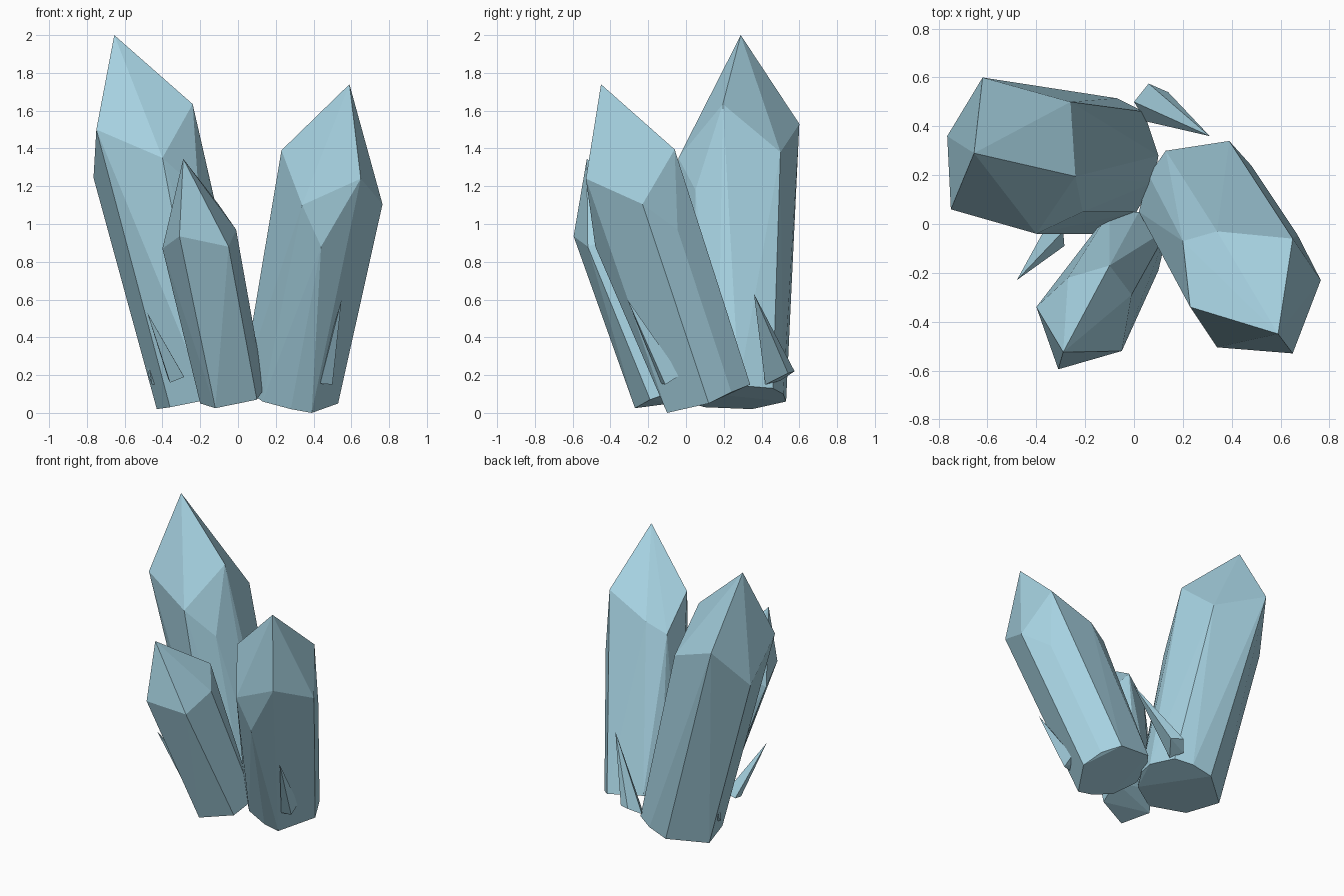
import bpy, bmesh, math

ice = bpy.data.materials.new("pale_ice_blue")
ice.diffuse_color = (0.38, 0.64, 0.75, 1)


def crystal(name, tip, shoulder, base):
    """Faceted convex shard: apex, irregular shoulder ring and slanted base ring."""
    bm = bmesh.new()
    for p in [tip] + shoulder + base:
        bm.verts.new(p)
    hull = bmesh.ops.convex_hull(bm, input=bm.verts[:])
    inner = {g for g in hull["geom_interior"] + hull["geom_unused"]
             if isinstance(g, bmesh.types.BMVert)}
    bmesh.ops.delete(bm, geom=list(inner), context='VERTS')
    # merge nearly coplanar triangles into clean facets
    bmesh.ops.dissolve_limit(bm, angle_limit=math.radians(3),
                             verts=bm.verts[:], edges=bm.edges[:])
    bmesh.ops.recalc_face_normals(bm, faces=bm.faces[:])
    me = bpy.data.meshes.new(name)
    bm.to_mesh(me)
    bm.free()
    me.materials.append(ice)
    ob = bpy.data.objects.new(name, me)
    bpy.context.collection.objects.link(ob)
    return ob


# tall crystal leaning left
crystal("tall_crystal", (-0.655, 0.29, 2.0),
        [(-.24, .195, 1.635), (-.26, .50, 1.38), (-.62, .60, 1.53),
         (-.765, .36, 1.245), (-.75, .06, 1.50), (-.40, -.04, 1.35), (-.21, .05, 1.18)],
        [(.08, .17, .14), (.10, .28, .145), (.04, .46, .13), (-.07, .515, .10), (-.21, .53, .06),
         (-.43, .35, .02), (-.36, .10, .03), (-.16, -.04, .07), (.01, .05, .11)])

# wide crystal leaning right and forward
crystal("right_crystal", (.59, -.45, 1.74),
        [(.65, -.06, 1.395), (.34, -.03, 1.26), (.20, -.07, 1.19), (.23, -.34, 1.39),
         (.34, -.505, 1.10), (.44, -.48, .88), (.65, -.53, 1.24), (.765, -.23, 1.105),
         (.67, -.045, .97)],
        [(.39, .34, .15), (.13, .30, .19), (.06, .20, .18), (.02, .05, .14),
         (.13, -.06, .06), (.28, -.10, .02), (.39, -.10, .0), (.53, .12, .05),
         (.48, .24, .11)])

# short crystal leaning forward
crystal("front_crystal", (-.29, -.525, 1.345),
        [(-.31, -.595, .935), (-.05, -.52, .88), (-.01, -.29, .97),
         (-.10, -.17, 1.10), (-.27, -.22, .98), (-.40, -.34, .87)],
        [(-.12, -.27, .025), (.10, -.19, .07), (.14, -.02, .13),
         (.02, .05, .155), (-.10, .05, .13), (-.20, -.08, .05)])

# small splinters around the base
splinters = {
    "back_splinter": ((.31, .36, .63),
                      [(0, .50, .17), (.06, .575, .22), (.14, .54, .21), (.05, .42, .15)]),
    "left_splinter": ((-.48, -.23, .53),
                      [(-.36, -.11, .16), (-.285, -.09, .19), (-.29, -.03, .20), (-.37, -.03, .18)]),
    "right_splinter": ((.548, -.31, .60),
                       [(.435, -.13, .155), (.50, -.11, .15), (.50, -.03, .20), (.43, -.05, .19)]),
    "far_left_splinter": ((-.515, .39, .50),
                          [(-.475, .31, .20), (-.455, .25, .15), (-.42, .30, .15)]),
}
for name, (tip, base) in splinters.items():
    crystal(name, tip, [], base)
